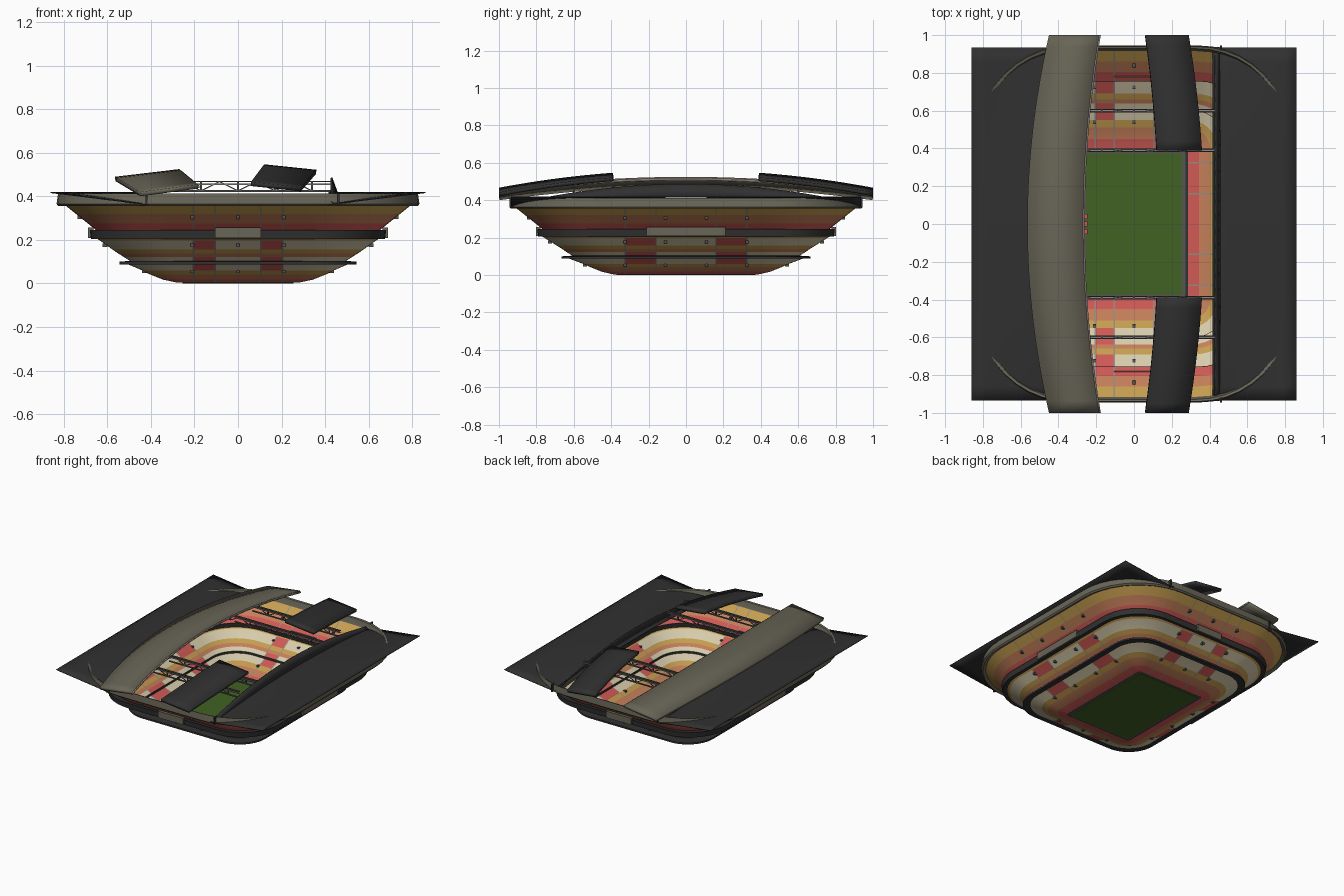
import bpy, bmesh, math
from mathutils import Vector, Matrix

if "Cube" in bpy.data.objects:
    bpy.data.objects.remove(bpy.data.objects["Cube"])

PALETTE = {
    "seat_red": (.62, .10, .09), "seat_orange": (.55, .21, .10),
    "seat_gold": (.56, .34, .08), "seat_cream": (.68, .60, .41),
    "roof_charcoal": (.031, .030, .030), "khaki_cladding": (.14, .13, .095),
    "pitch_green": (.053, .12, .017), "steel_grey": (.09, .09, .085),
    "pale_concrete": (.30, .25, .225),
}
MATS = {}
for name, c in PALETTE.items():
    MATS[name] = bpy.data.materials.new(name)
    MATS[name].diffuse_color = (*c, 1)
RED, ORANGE, GOLD, CREAM, DARK, KHAKI, GREEN, STEEL, PALE = PALETTE


def finish(bm, name, mats, smooth=None):
    me = bpy.data.meshes.new(name)
    bm.to_mesh(me)
    bm.free()
    ob = bpy.data.objects.new(name, me)
    bpy.context.collection.objects.link(ob)
    for m in mats:
        me.materials.append(MATS[m])
    if smooth:
        bpy.context.view_layer.objects.active = ob
        ob.select_set(True)
        bpy.ops.object.shade_smooth_by_angle(angle=math.radians(smooth))
        ob.select_set(False)
    return ob


ARC = 10
SIDE = 9 + ARC
AISLE = .0035


def ring(a, b, r, z):
    """Rounded rectangle, split on each side at the aisles between seating blocks."""
    pts = []
    for q in range(4):
        p, w = (a, b) if q % 2 == 0 else (b, a)
        c1, c2 = (.105, .205) if q % 2 == 0 else (.16, .325)
        h = p - r
        half = [c + d for c in (c1, c2) for d in (-AISLE, AISLE)] + [h]
        loc = [(x, -w) for x in [-x for x in reversed(half)] + half]
        for i in range(1, ARC):
            t = -math.pi / 2 + i / ARC * math.pi / 2
            loc.append((h + r * math.cos(t), -w + r + r * math.sin(t)))
        for x, y in loc:
            for _ in range(q):
                x, y = -y, x
            pts.append((x, y, z))
    return pts


def loft(name, profile, bands, blocks=False, closed=False):
    """Loft rings; bands gives the colour between neighbouring rings."""
    bm = bmesh.new()
    loops = [[bm.verts.new(p) for p in ring(*row)] for row in profile]
    mats = list(dict.fromkeys(bands + ([RED, PALE] if blocks else [])))
    if closed:
        loops.append(loops[0])
    n = len(loops[0])
    for j, col in enumerate(bands):
        lo, hi = loops[j], loops[j + 1]
        for k in range(n):
            m = (k + 1) % n
            f = bm.faces.new((lo[k], hi[k], hi[m], lo[m]))
            c = col
            if blocks and k % SIDE in (1, 3, 5, 7):
                c = PALE
            elif blocks and col == CREAM and k % SIDE in (2, 6):
                c = RED
            f.material_index = mats.index(c)
    return finish(bm, name, mats, 25)


def box(bm, lo, hi):
    lo, hi = Vector(lo), Vector(hi)
    bmesh.ops.create_cube(bm, size=1, matrix=Matrix.Translation((lo + hi) / 2)
                          @ Matrix.Diagonal((*(hi - lo), 1)))


def beam(bm, p, q, w):
    p, q = Vector(p), Vector(q)
    d = q - p
    rot = d.to_track_quat('Z', 'Y').to_matrix().to_4x4()
    bmesh.ops.create_cube(bm, size=1, matrix=Matrix.Translation((p + q) / 2)
                          @ rot @ Matrix.Diagonal((w, w, d.length, 1)))


def sheet(name, mat, fn, nu, nv, thick):
    """Curved slab from a surface function of u, v in 0..1."""
    bm = bmesh.new()
    g = [[bm.verts.new(fn(i / nu, j / nv)) for j in range(nv + 1)] for i in range(nu + 1)]
    for i in range(nu):
        for j in range(nv):
            bm.faces.new((g[i][j], g[i + 1][j], g[i + 1][j + 1], g[i][j + 1]))
    ob = finish(bm, name, [mat], 25)
    mod = ob.modifiers.new("thickness", 'SOLIDIFY')
    mod.thickness = thick
    mod.offset = -1
    return ob


# Pitch and its surround
bm = bmesh.new()
box(bm, (-.255, -.372, 0), (.255, .372, .006))
finish(bm, "pitch", [GREEN])
loft("pitch_surround", [(.255, .372, .01, .005), (.272, .385, .012, .005),
                        (.285, .395, .015, .006)], [STEEL, DARK])

# Three seating tiers, colour banded
loft("lower_tier", [(.28, .39, .02, .004), (.345, .45, .08, .018), (.405, .51, .12, .042),
                    (.44, .55, .15, .06), (.51, .63, .2, .09)], [RED, ORANGE, GOLD, CREAM], True)
loft("middle_tier", [(.495, .605, .2, .103), (.525, .637, .22, .122), (.55, .66, .24, .138),
                     (.578, .69, .26, .157), (.635, .755, .3, .198), (.65, .77, .3, .207)],
     [CREAM, ORANGE, GOLD, CREAM, GOLD], True)
loft("upper_tier", [(.64, .755, .3, .235), (.69, .805, .36, .276), (.745, .86, .41, .32),
                    (.805, .92, .47, .368)], [RED, ORANGE, GOLD], True)

# Ledges between tiers, and the outer rim
loft("lower_ledge", [(.495, .605, .2, .088), (.545, .665, .21, .088), (.545, .665, .21, .1),
                     (.495, .605, .2, .104)], [DARK] * 4, closed=True)
loft("middle_ledge", [(.64, .76, .3, .205), (.675, .79, .31, .205), (.68, .795, .31, .245),
                      (.64, .755, .3, .237)], [DARK] * 4, closed=True)
loft("outer_rim", [(.80, .915, .47, .366), (.825, .935, .49, .355), (.833, .945, .49, .365),
                   (.826, .94, .49, .413), (.812, .928, .48, .409), (.804, .918, .47, .372)],
     [KHAKI] * 6, closed=True)

# Box suites in the middle of each side
bm = bmesh.new()
for s in (-1, 1):
    for lo, hi in (((-.105, .778, .2), (.105, .803, .26)), ((.663, -.21, .2), (.688, .21, .26))):
        a, b = Vector(lo) * s, Vector(hi) * s
        a.z, b.z = .208, .258
        box(bm, [min(i) for i in zip(a, b)], [max(i) for i in zip(a, b)])
finish(bm, "box_suites", [KHAKI])

# Entrance portals poking through the tiers
bm = bmesh.new()
for a, b, z in ((.43, .54, .055), (.61, .727, .176), (.725, .84, .304)):
    for s in (-1, 1):
        for o in (-.21, 0, .21):
            box(bm, (o - .008, s * b - .011, z - .008), (o + .008, s * b + .011, z + .008))
        for o in (-.325, -.11, .11, .325):
            box(bm, (s * a - .011, o - .008, z - .008), (s * a + .011, o + .008, z + .008))
finish(bm, "entrance_portals", [STEEL])

# Team benches
bm = bmesh.new()
for y in (-.04, 0, .04):
    box(bm, (-.262, y - .014, .004), (-.245, y + .014, .018))
finish(bm, "team_benches", [RED])

# Fixed side roofs: flat outer edge, inner edge arched down to the ends
for s, side in ((-1, "left"), (1, "right")):
    def fixed(u, v, s=s):
        y = 2 * v - 1
        t = u if s < 0 else 1 - u
        return (s * (.86 - .445 * t), .935 * y, .420 - .055 * t * y * y)
    sheet(f"{side}_fixed_roof", DARK, fixed, 6, 24, .005)

    def arch(u, v, s=s):
        y = 2 * v - 1
        return (s * (.45 - .025 * u), .935 * y, .417 - .055 * y * y + u * .06 * (1 - y * y) + .008 * u)
    sheet(f"{side}_roof_arch", DARK, arch, 2, 24, .008)


# Long khaki sliding roof panel on the left
def khaki_panel(u, v):
    y = 2 * v - 1
    x = -.565 + .295 * u + y * y * (.115 - .03 * u)
    return (x, y, .49 + .035 * u - .07 * y * y)


sheet("left_sliding_roof", KHAKI, khaki_panel, 2, 32, .02)
sheet("left_sliding_roof_trim", PALE,
      lambda u, v: Vector(khaki_panel(1, v)) + Vector((.009 * u, 0, -.006)), 1, 32, .01)

# Two dark sliding roof panels on the right
for s, end in ((-1, "front"), (1, "back")):
    def dark_panel(u, v, s=s):
        w = v if s > 0 else 1 - v
        y = .39 + .61 * w
        k = (y * y - .152) / .848
        return (.12 + .24 * u - k * (.06 + .01 * u), s * y, .547 - .025 * u - .08 * k)
    sheet(f"{end}_sliding_roof", DARK, dark_panel, 2, 12, .02)

# Cross trusses carrying the sliding panels
bm, rails = bmesh.new(), bmesh.new()
for y in (-.6, -.39, .39, .6):
    top, low = .468, .425
    for dy in (-.006, .006):
        beam(bm, (-.3, y + dy, top), (.43, y + dy, top), .006)
    beam(rails, (-.3, y, .455), (.43, y, .455), .006)
    beam(bm, (-.3, y, low), (.43, y, low), .008)
    xs = [-.34 + .17 * i for i in range(5)]
    for i, x in enumerate(xs):
        beam(bm, (x, y, low), (x, y, top), .008)
        if i:
            m = (x + xs[i - 1]) / 2
            beam(bm, (xs[i - 1], y, low), (m, y, top), .005)
            beam(bm, (m, y, top), (x, y, low), .005)
finish(bm, "roof_trusses", [STEEL])
finish(rails, "truss_rails", [PALE])

# Roof end posts
bm = bmesh.new()
for x in (-.42, .46):
    for y in (-.93, .93):
        box(bm, (x - .005, y - .014, .36), (x + .005, y + .014, .415))
finish(bm, "roof_end_posts", [DARK])

for m in bpy.data.materials:
    if m.users and not m.is_grease_pencil:
        m.use_nodes = True
        m.node_tree.nodes["Principled BSDF"].inputs["Base Color"].default_value = m.diffuse_color
